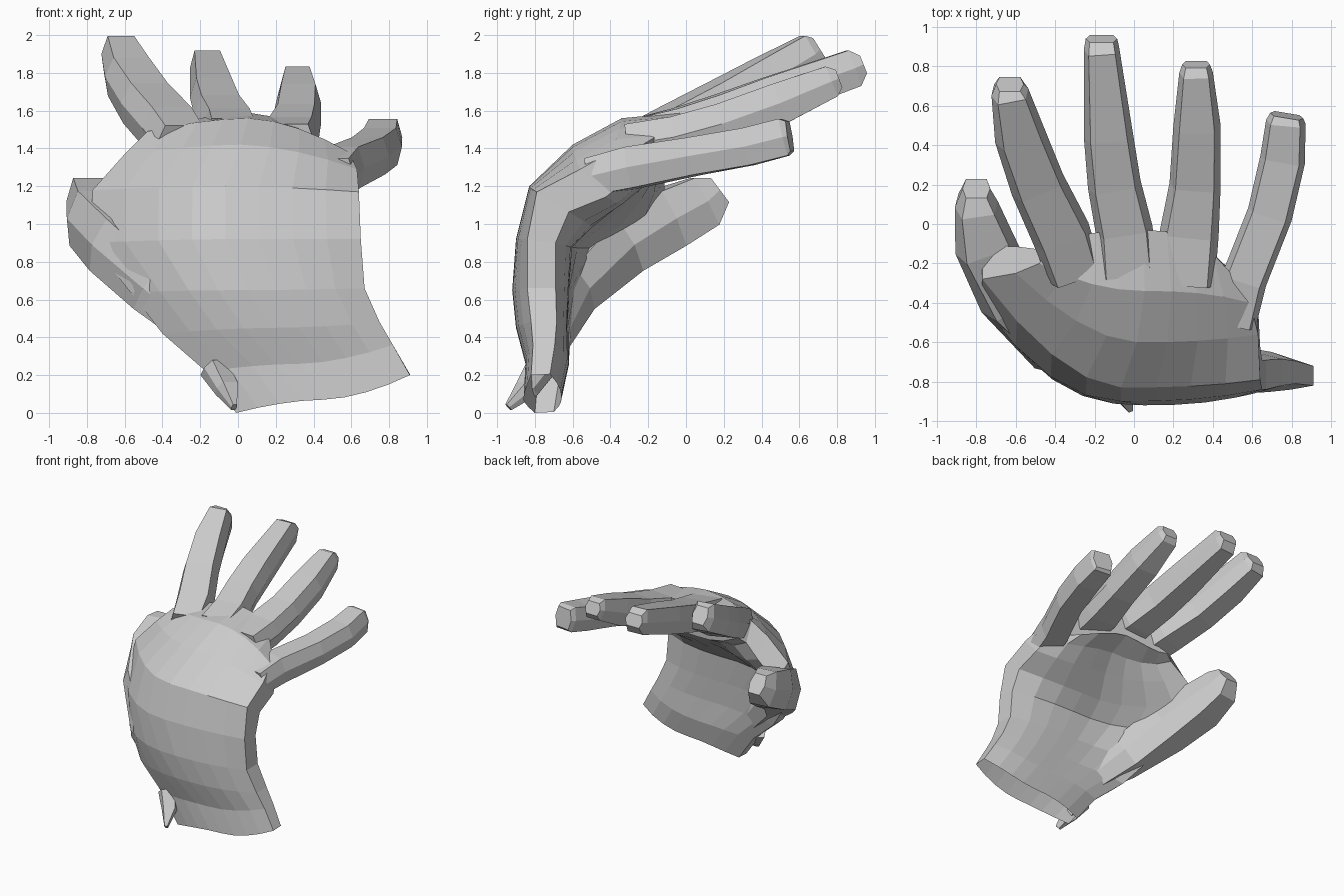
import bpy, bmesh
from mathutils import Vector

cube = bpy.data.objects.get("Cube")
if cube:
    bpy.data.objects.remove(cube, do_unlink=True)

GREY = (0.6, 0.6, 0.6, 1.0)
skin = bpy.data.materials.new("plain grey")
skin.use_nodes = True
skin.diffuse_color = GREY
skin.node_tree.nodes["Principled BSDF"].inputs["Base Color"].default_value = GREY


def loft(name, rings, open_start=False):
    """Skin a list of closed rings and cap the ends, flat shaded."""
    bm = bmesh.new()
    loops = [[bm.verts.new(p) for p in ring] for ring in rings]
    n = len(loops[0])
    for a, b in zip(loops, loops[1:]):
        for i in range(n):
            j = (i + 1) % n
            bm.faces.new((a[i], a[j], b[j], b[i]))
    if not open_start:
        bm.faces.new(loops[0])
    bm.faces.new(loops[-1])
    bmesh.ops.recalc_face_normals(bm, faces=bm.faces)
    mesh = bpy.data.meshes.new(name)
    bm.to_mesh(mesh)
    bm.free()
    mesh.materials.append(skin)
    obj = bpy.data.objects.new(name, mesh)
    bpy.context.collection.objects.link(obj)


HEXAGON = [(1, 0), (.75, 1), (-.75, 1), (-1, 0), (-.75, -1), (.75, -1)]


def finger(name, path):
    """Six-sided tube; each stop is x, y, z, half width, half height."""
    pts = [Vector(p[:3]) for p in path]
    rings = []
    for i, (c, stop) in enumerate(zip(pts, path)):
        d = (pts[min(i + 1, len(pts) - 1)] - pts[max(i - 1, 0)]).normalized()
        side = d.cross(Vector((0, 0, 1))).normalized()
        up = side.cross(d)
        rings.append([c + side * u * stop[3] + up * v * stop[4] for u, v in HEXAGON])
    loft(name, rings)


# Palm rows: left edge, middle (y, z), right edge, inward direction,
# thickness, fullness of the thumb side
PALM = [
    ((-.01, -.8, 0), (-.86, .07), (.91, -.82, .2), (0, 1, .05), .2, 2.5),
    ((-.17, -.78, .22), (-.85, .26), (.82, -.81, .36), (0, 1, 0), .23, 2.5),
    ((-.4, -.74, .42), (-.9, .45), (.75, -.82, .48), (0, 1, 0), .27, 2.5),
    ((-.57, -.65, .64), (-.92, .65), (.67, -.84, .66), (0, 1, 0), .3, 2.5),
    ((-.78, -.4, .9), (-.9, .92), (.65, -.84, .92), (0, 1, -.15), .3, 2),
    ((-.77, -.28, 1.18), (-.83, 1.2), (.64, -.79, 1.17), (0, .85, -.53), .4, 1.7),
    ((-.6, -.25, 1.37), (-.6, 1.42), (.63, -.56, 1.29), (0, .68, -.73), .4, 1.7),
    ((-.48, -.2, 1.49), (-.34, 1.56), (.59, -.4, 1.38), (0, .4, -.9), .35, 2),
    ((-.42, -.1, 1.5), (-.03, 1.59), (.52, -.28, 1.39), (0, 0, -1), .27, 2.5),
]
COLUMNS = [i / 4 for i in range(-4, 5)]


def palm_ring(left, mid, right, inward, thick, fullness):
    inward = Vector(inward).normalized()
    front, back = [], []
    for t in COLUMNS:
        edge, power = (left, fullness) if t < 0 else (right, 2.5)
        k = abs(t)
        x = left[0] + (right[0] - left[0]) * (t + 1) / 2
        p = Vector((x, mid[0] + (edge[1] - mid[0]) * k ** power,
                    mid[1] + (edge[2] - mid[1]) * k ** 1.7))
        front.append(p)
        back.append(p + inward * thick * (1 - .5 * k ** 3))
    return front + back[::-1]


loft("palm", [palm_ring(*row) for row in PALM], open_start=True)

# Digits
finger("index_finger", [
    (-.3, -.25, 1.42, .14, .11), (-.37, -.05, 1.51, .15, .12),
    (-.49, .2, 1.64, .14, .12), (-.58, .45, 1.78, .13, .115),
    (-.63, .67, 1.9, .095, .11), (-.63, .71, 1.925, .07, .07)])
finger("middle_finger", [
    (-.03, -.25, 1.45, .15, .11), (-.05, -.03, 1.5, .145, .115),
    (-.1, .2, 1.58, .135, .11), (-.13, .45, 1.67, .125, .11),
    (-.165, .89, 1.825, .09, .1), (-.165, .94, 1.845, .08, .05)])
finger("ring_finger", [
    (.26, -.3, 1.42, .15, .11), (.28, -.05, 1.46, .15, .11),
    (.31, .2, 1.53, .13, .11), (.32, .5, 1.64, .12, .11),
    (.315, .77, 1.755, .085, .085), (.315, .81, 1.77, .07, .05)])
finger("little_finger", [
    (.51, -.5, 1.25, .11, .1), (.56, -.28, 1.3, .115, .11),
    (.69, .05, 1.36, .115, .1), (.755, .33, 1.41, .115, .1),
    (.77, .52, 1.46, .1, .1), (.775, .55, 1.465, .085, .08)])
finger("thumb", [
    (-.16, -.72, .42, .1, .11), (-.42, -.62, .66, .14, .14),
    (-.64, -.36, .89, .16, .16), (-.76, -.1, 1.03, .155, .16),
    (-.8, .1, 1.12, .11, .14), (-.8, .18, 1.18, .07, .08)])

# Small skin fold at the thumb side of the wrist
finger("wrist_fold", [
    (-.13, -.77, .24, .07, .06), (-.06, -.84, .13, .06, .05),
    (-.02, -.94, .03, .015, .02)])
